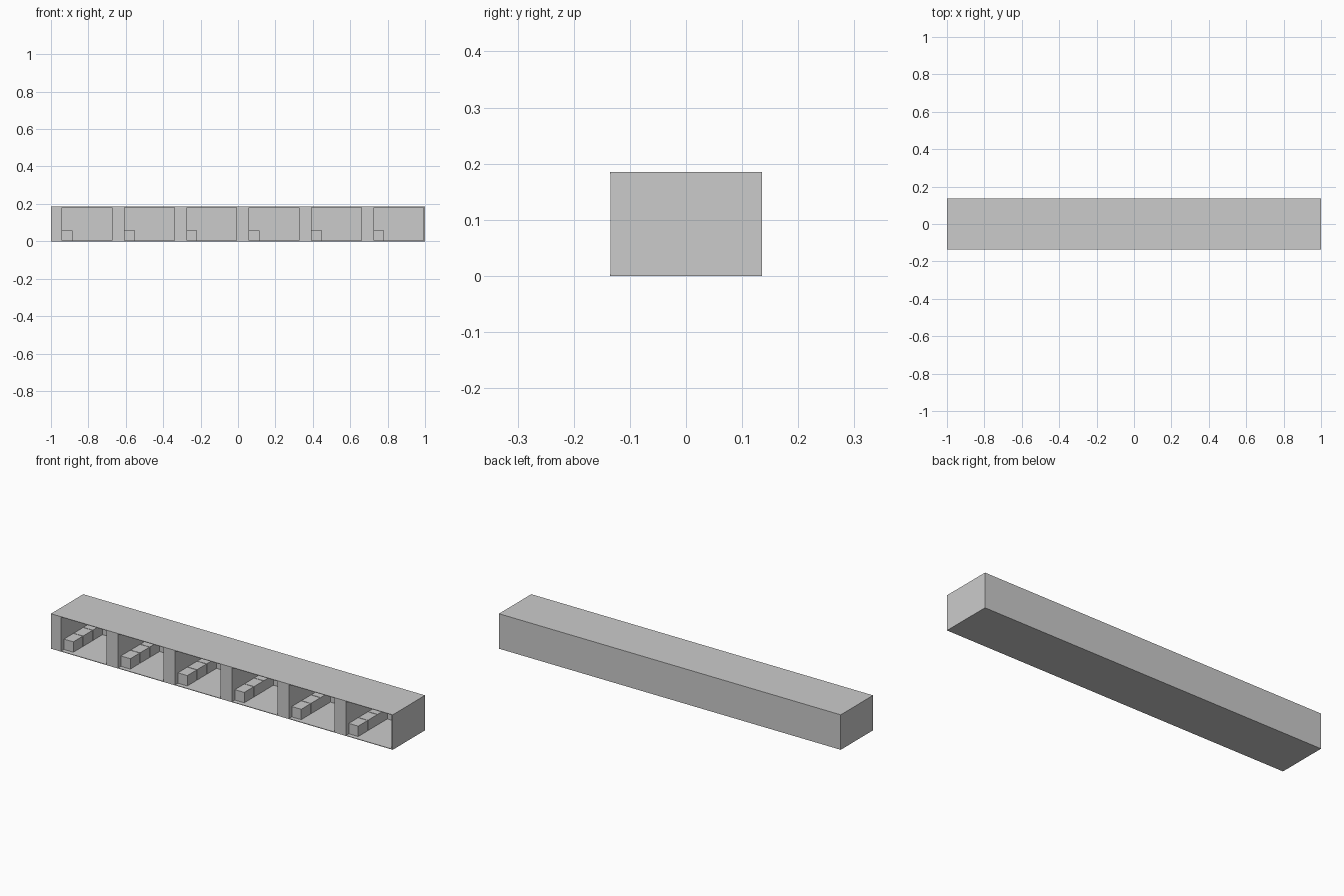
import bpy

if "Cube" in bpy.data.objects:
    bpy.data.objects.remove(bpy.data.objects["Cube"])

L, D, H = 2.0, 0.27, 0.185
BAYS = 6
PITCH = L / BAYS
PIER, END, SKIN = 0.06, 0.007, 0.003


def box(name, x0, x1, y0, y1, z0, z1):
    bpy.ops.mesh.primitive_cube_add(
        size=1, location=((x0 + x1) / 2, (y0 + y1) / 2, (z0 + z1) / 2))
    ob = bpy.context.object
    ob.name = name
    ob.scale = (x1 - x0, y1 - y0, z1 - z0)
    bpy.ops.object.transform_apply(location=True, rotation=False, scale=True)
    return ob


# Long shell: floor, roof and back wall
box("floor", -L / 2, L / 2, -D / 2, D / 2, 0, SKIN)
box("roof", -L / 2, L / 2, -D / 2, D / 2, H - SKIN, H)
box("back_wall", -L / 2, L / 2, D / 2 - SKIN, D / 2, SKIN, H - SKIN)

# Solid dividing piers, thicker where two bays meet
for i in range(BAYS + 1):
    x = -L / 2 + i * PITCH
    x0 = x - (END if i > 0 else 0)
    x1 = x + (PIER if i < BAYS else 0)
    box("end_wall" if i in (0, BAYS) else "pier",
        x0, x1, -D / 2, D / 2 - SKIN, SKIN, H - SKIN)

# Row of low counter blocks along the left wall of each bay
Y0, Y1, N, GAP = -0.112, D / 2 - SKIN, 3, 0.003
step = (Y1 - Y0) / N
for i in range(BAYS):
    x = -L / 2 + i * PITCH + PIER
    for j in range(N):
        y = Y0 + j * step
        box("counter", x, x + 0.055, y, y + step - (GAP if j < N - 1 else 0),
            SKIN, 0.058)
